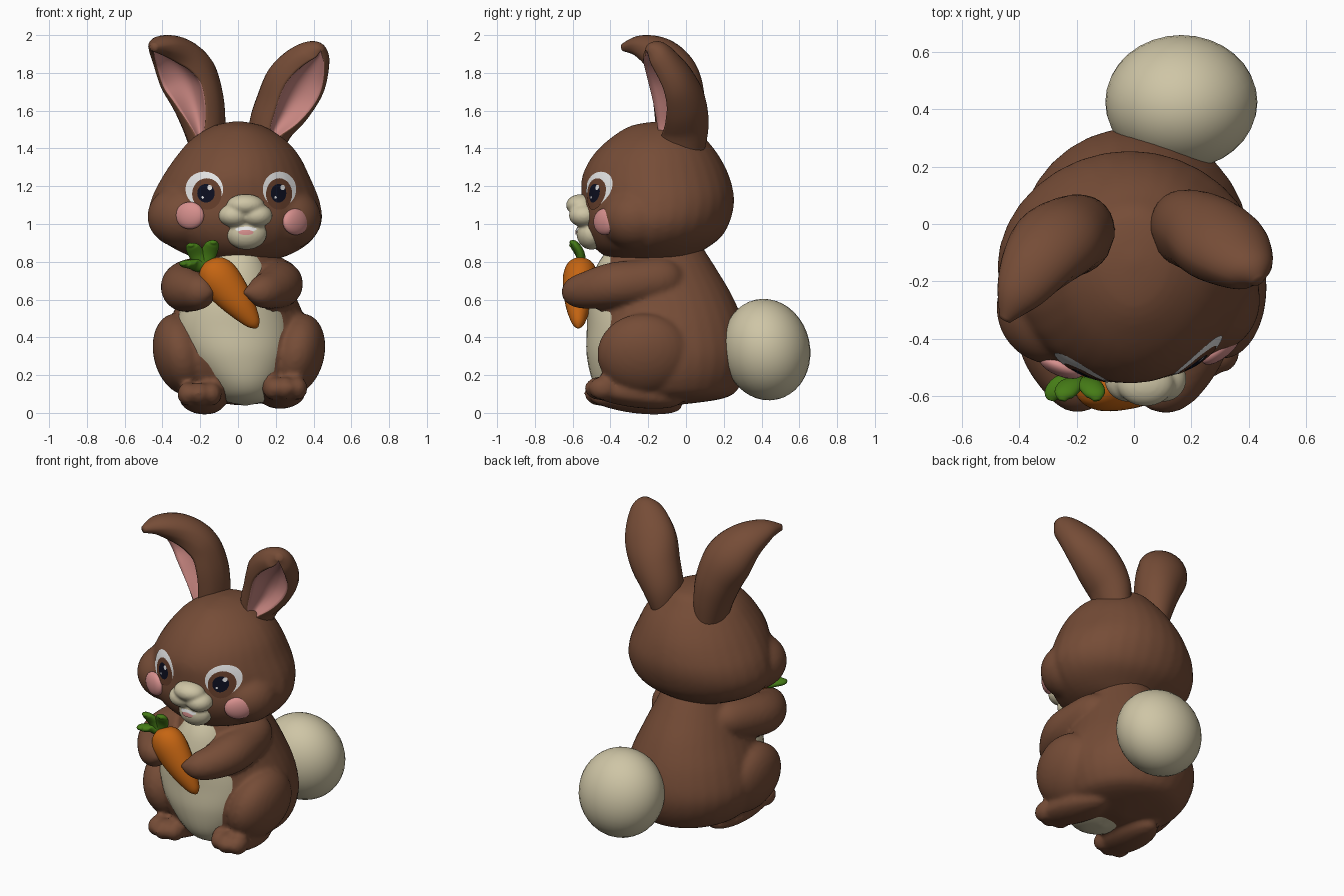
import bpy, bmesh, math
from mathutils import Vector, Euler
from mathutils.bvhtree import BVHTree

cube = bpy.data.objects.get("Cube")
if cube:
    bpy.data.objects.remove(cube, do_unlink=True)


def material(name, r, g, b):
    m = bpy.data.materials.new(name)
    m.use_nodes = True
    m.diffuse_color = (r, g, b, 1)
    bsdf = next(n for n in m.node_tree.nodes if n.type == 'BSDF_PRINCIPLED')
    bsdf.inputs["Base Color"].default_value = (r, g, b, 1)
    bsdf.inputs["Roughness"].default_value = 0.8
    return m


FUR = material("brown fur", .18, .073, .038)
CREAM = material("cream fur", .62, .56, .38)
INNER = material("inner ear pink", .58, .24, .22)
BLUSH = material("blush pink", .68, .28, .27)
WHITE = material("eye white", .85, .85, .85)
IRIS = material("iris brown", .13, .048, .024)
PUPIL = material("pupil navy", .004, .005, .015)
ORANGE = material("carrot orange", .56, .13, .006)
GREEN = material("leaf green", .06, .2, .008)


def finish(name, bm, *mats):
    bmesh.ops.recalc_face_normals(bm, faces=bm.faces[:])
    me = bpy.data.meshes.new(name)
    for f in bm.faces:
        f.smooth = True
    bm.to_mesh(me)
    bm.free()
    for m in mats:
        me.materials.append(m)
    ob = bpy.data.objects.new(name, me)
    bpy.context.collection.objects.link(ob)
    return ob


def ball(name, mat, loc, size, rot=(0, 0, 0)):
    """Smooth ellipsoid with radii in size and rotation in degrees."""
    bm = bmesh.new()
    bmesh.ops.create_uvsphere(bm, u_segments=32, v_segments=20, radius=1)
    turn = Euler([math.radians(a) for a in rot]).to_matrix()
    for v in bm.verts:
        v.co = turn @ (v.co * Vector(size)) + Vector(loc)
    return finish(name, bm, mat)


def blend(name, mat, parts, voxel, rounds):
    """Melt overlapping parts into one soft skin."""
    bm = bmesh.new()
    for p in parts:
        bm.from_mesh(p.data)
        bpy.data.objects.remove(p, do_unlink=True)
    ob = finish(name, bm, mat)
    mod = ob.modifiers.new("melt", 'REMESH')
    mod.mode = 'VOXEL'
    mod.voxel_size = voxel
    mod.use_smooth_shade = True
    mod = ob.modifiers.new("soften", 'SMOOTH')
    mod.factor = .5
    mod.iterations = rounds
    bpy.context.view_layer.update()
    me = bpy.data.meshes.new_from_object(ob.evaluated_get(bpy.context.evaluated_depsgraph_get()))
    ob.modifiers.clear()
    ob.data = me
    me.materials.clear()
    me.materials.append(mat)
    return ob


def spline(rows, steps):
    """Smooth interpolation through rows of numbers."""
    out, last = [], len(rows) - 1
    for i in range(last):
        p = [rows[max(0, min(last, i + k))] for k in (-1, 0, 1, 2)]
        for s in range(steps):
            t = s / steps
            out.append([b + .5 * t * (c - a + t * (2 * a - 5 * b + 4 * c - d + t * (3 * (b - c) + d - a)))
                        for a, b, c, d in zip(*p)])
    return out + [list(rows[-1])]


def round_profile(s):
    return [(math.cos(a), math.sin(a)) for a in (math.tau * i / 32 for i in range(32))]


def face_profile(s):
    """Head section, a little narrower towards the face."""
    return [(a * (1 - .1 * max(0, b)), b) for a, b in round_profile(s)]


def cup_profile(s, shift):
    """Ear section: round back, rims, and a shifted hollow front (points 6 to 20)."""
    lim = max(.05, .64 * math.sin(math.pi * max(0, min(1, (s - .08) * 1.12))) ** .6)
    hi, lo = shift + lim, shift - lim
    rim_hi, rim_lo = math.sqrt(1 - hi * hi), math.sqrt(1 - lo * lo)
    pts = []
    for i in range(6):
        c = 1 + (hi - 1) * i / 6
        pts.append((c, math.sqrt(1 - c * c)))
    for i in range(15):
        q = i / 14
        rim = rim_hi + (rim_lo - rim_hi) * q
        pts.append((hi + (lo - hi) * q, rim - rim * 4 * q * (1 - q) * lim * 1.3))
    for i in range(1, 6):
        c = lo + (-1 - lo) * i / 6
        pts.append((c, math.sqrt(1 - c * c)))
    return pts + [(-math.cos(math.pi * i / 14), -math.sin(math.pi * i / 14)) for i in range(14)]


def loft(name, rows, *mats, follow=True, profile=round_profile, side=(1, 0, 0), steps=6, hollow=()):
    """Skin over sections (x, y, z, half width, half depth)."""
    rows = spline(rows, steps)
    bm, rings = bmesh.new(), []
    n = len(rows)
    for i, r in enumerate(rows):
        t = Vector((0, 0, 1))
        if follow:
            t = (Vector(rows[min(i + 1, n - 1)][:3]) - Vector(rows[max(i - 1, 0)][:3])).normalized()
        u = Vector(side)
        u = (u - t * u.dot(t)).normalized()
        v = u.cross(t)
        rings.append([bm.verts.new(Vector(r[:3]) + u * a * max(r[3], .003) + v * b * max(r[4], .003))
                      for a, b in profile(i / (n - 1))])
    for ra, rb in zip(rings, rings[1:]):
        for j in range(len(ra)):
            k = (j + 1) % len(ra)
            f = bm.faces.new((ra[j], ra[k], rb[k], rb[j]))
            f.material_index = int(j in hollow)
    bm.faces.new(rings[0])
    bm.faces.new(rings[-1])
    return finish(name, bm, *mats)


def decal(name, mat, target, x, z, rx, rz, lift):
    """Thin oval patch laid on the front of a target object."""
    tree = BVHTree.FromPolygons([v.co for v in target.data.vertices],
                                [p.vertices[:] for p in target.data.polygons])
    bm = bmesh.new()

    def put(px, pz):
        hit, normal, _, _ = tree.ray_cast(Vector((px, -2, pz)), Vector((0, 1, 0)))
        return bm.verts.new(hit + normal * lift)

    rings = [[put(x + rx * k / 6 * math.cos(math.tau * j / 32), z + rz * k / 6 * math.sin(math.tau * j / 32))
              for j in range(32)] for k in range(1, 7)]
    mid = put(x, z)
    for j in range(32):
        m = (j + 1) % 32
        bm.faces.new((mid, rings[0][j], rings[0][m]))
        for a, b in zip(rings, rings[1:]):
            bm.faces.new((a[j], b[j], b[m], a[m]))
    ob = finish(name, bm, mat)
    if ob.data.polygons[0].normal.y > 0:
        ob.data.flip_normals()


# Head with full cheeks
parts = [loft("skull", [
    (0, -.13, 1.545, .01, .01), (0, -.13, 1.52, .13, .16), (0, -.15, 1.45, .245, .255),
    (0, -.16, 1.36, .325, .335), (-.01, -.16, 1.25, .39, .39), (-.015, -.15, 1.13, .445, .405),
    (-.015, -.16, 1.02, .46, .395), (-.01, -.17, .93, .415, .355), (0, -.19, .86, .32, .28),
    (0, -.19, .81, .19, .19), (0, -.19, .785, .01, .01)], FUR, follow=False, profile=face_profile),
    ball("right_cheek", FUR, (-.28, -.29, 1.04), (.2, .2, .17)),
    ball("left_cheek", FUR, (.25, -.265, 1.03), (.19, .19, .17))]
head = blend("head", FUR, parts, .016, 4)

# Trunk, arms, thighs and feet melt into one body
parts = [loft("trunk", [
    (0, -.16, .92, .18, .22), (0, -.15, .78, .24, .3), (0, -.12, .62, .305, .365),
    (0, -.095, .46, .37, .405), (0, -.085, .3, .405, .42), (.01, -.08, .16, .365, .375),
    (.02, -.08, .08, .27, .29), (.02, -.08, .04, .02, .02)], FUR, follow=False)]
parts.append(loft("right_arm", [
    (-.15, -.02, .72, .04, .04), (-.2, -.1, .71, .11, .11), (-.265, -.26, .685, .125, .125),
    (-.28, -.4, .66, .125, .125), (-.225, -.53, .645, .105, .105), (-.17, -.6, .64, .075, .075),
    (-.13, -.63, .635, .01, .01)], FUR, side=(0, 0, 1)))
parts.append(loft("left_arm", [
    (.15, -.02, .72, .04, .04), (.19, -.1, .71, .11, .11), (.218, -.25, .69, .12, .12),
    (.218, -.39, .675, .12, .118), (.165, -.52, .65, .1, .1), (.1, -.595, .64, .075, .075),
    (.03, -.63, .64, .01, .01)], FUR, side=(0, 0, 1)))
for side, s, x, z in (("right", -1, -.188, .085), ("left", 1, .235, .115)):
    parts.append(ball(side + "_thigh", FUR, (s * .305 + .005, -.22, .31), (.147, .25, .22), (0, s * 14, 0)))
    parts.append(ball(side + "_foot", FUR, (x, -.28, z - .015), (.12, .265, .07), (-8, 0, s * 6)))
    for k in (-1, 0, 1):
        parts.append(ball(side + "_toe", FUR, (x + k * .062 + s * .015, -.46 + abs(k) * .02, z + .015),
                          (.056, .075, .062)))
blend("body", FUR, parts, .015, 5)

loft("belly", [
    (0, -.3, .86, .12, .12), (0, -.3, .76, .17, .18), (-.02, -.28, .6, .26, .24),
    (-.02, -.26, .45, .31, .265), (0, -.25, .3, .29, .275), (.03, -.25, .15, .2, .235),
    (.04, -.24, .07, .13, .16), (.04, -.24, .04, .01, .01)], CREAM, follow=False)
ball("tail", CREAM, (.165, .425, .335), (.265, .232, .27), (12, 0, 0))

# Ears with hollow pink fronts set towards the outside
inner = range(6, 20)
loft("right_ear", [
    (-.16, -.03, 1.36, .08, .11), (-.18, -.03, 1.52, .115, .13), (-.215, -.04, 1.66, .14, .14),
    (-.27, -.065, 1.79, .155, .13), (-.335, -.135, 1.89, .13, .1), (-.4, -.24, 1.94, .085, .06),
    (-.45, -.335, 1.935, .02, .02)], FUR, INNER,
    profile=lambda s: cup_profile(s, -.14), hollow=inner, side=(1, -.12, 0))
loft("left_ear", [
    (.14, -.02, 1.36, .08, .11), (.175, -.015, 1.51, .12, .135), (.245, -.035, 1.64, .15, .14),
    (.305, -.075, 1.75, .16, .125), (.36, -.12, 1.84, .135, .1), (.41, -.165, 1.91, .085, .07),
    (.435, -.2, 1.94, .02, .02)], FUR, INNER,
    profile=lambda s: cup_profile(s, .14), hollow=inner, side=(1, .12, 0))

# Eyes laid on the head, round blushes set into the cheeks
for side, x, wide, ix in (("right", -.177, .099, -.163), ("left", .218, .088, .215)):
    decal(side + "_eye_white", WHITE, head, x, 1.183, wide, .093, .003)
    decal(side + "_iris", IRIS, head, ix, 1.158, wide * .78, .083, .005)
    decal(side + "_pupil", PUPIL, head, ix - .004, 1.162, wide * .46, .049, .007)
    decal(side + "_eye_glint", WHITE, head, ix + .016, 1.192, .012, .014, .009)
    decal(side + "_eye_small_glint", WHITE, head, ix - .02, 1.14, .006, .007, .009)
ball("right_blush", BLUSH, (-.255, -.495, 1.045), (.08, .035, .072), (0, 0, -22))
ball("left_blush", BLUSH, (.305, -.43, 1.012), (.084, .035, .07), (0, 0, 40))

# Muzzle with nose, lobes and chin
parts = [ball("nose", CREAM, (.04, -.555, 1.1), (.1, .08, .058)),
         ball("chin", CREAM, (.045, -.5, .95), (.108, .08, .086))]
for x in (-.02, .1):
    parts.append(ball("lobe", CREAM, (x, -.54, 1.045), (.083, .08, .062)))
muzzle = blend("muzzle", CREAM, parts, .009, 4)
decal("teeth", WHITE, muzzle, .042, .972, .055, .014, .004)
decal("tongue", BLUSH, muzzle, .042, .955, .038, .013, .007)

# Carrot with leaves
loft("carrot", [
    (-.175, -.55, .79, .02, .02), (-.155, -.555, .77, .075, .07), (-.11, -.56, .725, .105, .09),
    (-.05, -.565, .65, .1, .085), (.02, -.57, .56, .075, .065), (.08, -.57, .48, .04, .035),
    (.1, -.57, .45, .008, .008)], ORANGE)
for x, z in ((-.29, .79), (-.25, .89), (-.13, .905)):
    mx, mz = (x - .18) / 2, (z + .78) / 2
    loft("leaf", [(-.17, -.55, .77, .025, .02), (mx, -.56, mz, .042, .024),
                  (x * .8 + mx * .2, -.59, z * .8 + mz * .2, .036, .02), (x, -.615, z, .012, .008)], GREEN)
